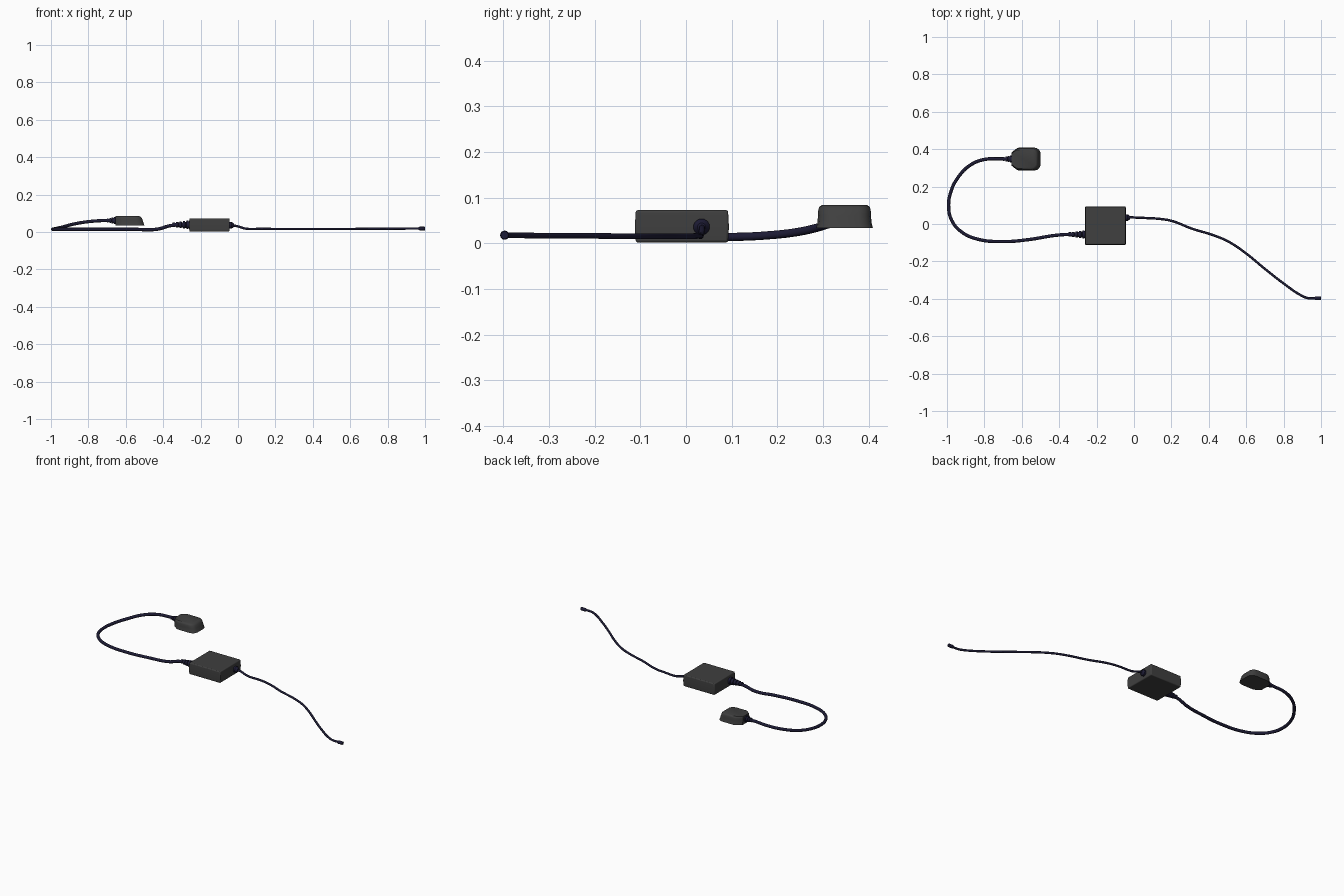
import bpy, bmesh, math

if "Cube" in bpy.data.objects:
    bpy.data.objects.remove(bpy.data.objects["Cube"])


def material(name, rgb):
    m = bpy.data.materials.new(name)
    m.diffuse_color = (*rgb, 1)
    m.use_nodes = True
    m.node_tree.nodes["Principled BSDF"].inputs["Base Color"].default_value = m.diffuse_color
    return m


GREY = material("dark_plastic", (0.05, 0.05, 0.05))
NAVY = material("cable_rubber", (0.012, 0.011, 0.035))


def finish(name, bm, mat, bevel=0, angle=35):
    bmesh.ops.recalc_face_normals(bm, faces=bm.faces)
    me = bpy.data.meshes.new(name)
    bm.to_mesh(me)
    bm.free()
    me.materials.append(mat)
    ob = bpy.data.objects.new(name, me)
    bpy.context.collection.objects.link(ob)
    bpy.ops.object.select_all(action='DESELECT')
    ob.select_set(True)
    bpy.context.view_layer.objects.active = ob
    if bevel:
        mod = ob.modifiers.new("soft_edges", 'BEVEL')
        mod.width, mod.segments, mod.limit_method = bevel, 3, 'ANGLE'
    bpy.ops.object.shade_smooth_by_angle(angle=math.radians(angle))
    return ob


def loft(rings):
    """Skin a list of equal-length point rings and cap both ends."""
    bm = bmesh.new()
    vs = [[bm.verts.new(p) for p in r] for r in rings]
    n = len(vs[0])
    for a, b in zip(vs, vs[1:]):
        for i in range(n):
            j = (i + 1) % n
            bm.faces.new((a[i], a[j], b[j], b[i]))
    bm.faces.new(vs[0])
    bm.faces.new(vs[-1])
    return bm


def turned(name, profile, y, z, sides=20):
    """Round part along x from (x, radius) pairs."""
    rings = [[(x, y + r * math.cos(2 * math.pi * k / sides),
               z + r * math.sin(2 * math.pi * k / sides)) for k in range(sides)]
             for x, r in profile]
    return finish(name, loft(rings), NAVY)


def ribbed(name, x0, x1, r0, r1, ribs, y, z):
    """Tapered strain relief with grooves between the ribs."""
    prof, step = [], (x1 - x0) / ribs
    for i in range(ribs):
        r = r0 + (r1 - r0) * i / max(ribs - 1, 1)
        a = x0 + i * step
        prof += [(a, r), (a + step * 0.65, r), (a + step * 0.7, r * 0.8), (a + step * 0.98, r * 0.8)]
    return turned(name, prof, y, z)


def cable(name, pts, radius):
    cu = bpy.data.curves.new(name, 'CURVE')
    cu.dimensions = '3D'
    cu.bevel_depth, cu.bevel_resolution = radius, 3
    cu.resolution_u, cu.use_fill_caps = 8, True
    sp = cu.splines.new('BEZIER')
    sp.bezier_points.add(len(pts) - 1)
    for bp, p in zip(sp.bezier_points, pts):
        bp.co = p
        bp.handle_left_type = bp.handle_right_type = 'AUTO'
    cu.materials.append(NAVY)
    ob = bpy.data.objects.new(name, cu)
    bpy.context.collection.objects.link(ob)


# Control box with slight draft above and below the parting line
def rect(inset, z):
    x0, x1, y0, y1 = -0.262 + inset, -0.044 - inset, -0.112 + inset, 0.094 - inset
    return [(x0, y0, z), (x1, y0, z), (x1, y1, z), (x0, y1, z)]


finish("control_box", loft([rect(0.002, 0.002), rect(0, 0.036), rect(0.002, 0.073)]), GREY, 0.005)

# Plug: wide flared foot, tapered body, crowned top
HALF = [(0, 0.034), (0.012, 0.044), (0.032, 0.059), (0.045, 0.062),
        (0.120, 0.062), (0.138, 0.058), (0.150, 0.048), (0.156, 0.034)]
OUTLINE = HALF + [(x, -y) for x, y in reversed(HALF)]
LEVELS = [(0.034, 1, 1), (0.044, 0.975, 0.96), (0.06, 0.945, 0.935),
          (0.074, 0.91, 0.925), (0.080, 0.88, 0.89), (0.084, 0.83, 0.80)]
finish("plug_body", loft([[(-0.656 + x * sx, 0.347 + y * sy, z) for x, y in OUTLINE]
                          for z, sx, sy in LEVELS]), GREY)

# Strain reliefs
ribbed("plug_strain_relief", -0.70, -0.65, 0.011, 0.019, 4, 0.347, 0.061)
ribbed("box_strain_relief", -0.35, -0.258, 0.012, 0.022, 5, -0.056, 0.038)
turned("box_outlet_grommet", [(-0.05, 0.018), (-0.034, 0.018), (-0.03, 0.015), (-0.022, 0.009)],
       0.034, 0.036)

# Thick looping cable from plug to box
cable("plug_cable", [(-0.66, 0.347, 0.061), (-0.72, 0.348, 0.061), (-0.80, 0.345, 0.055),
                     (-0.875, 0.315, 0.043), (-0.94, 0.25, 0.026), (-0.98, 0.17, 0.017),
                     (-0.991, 0.09, 0.014), (-0.975, 0.02, 0.014), (-0.925, -0.04, 0.014),
                     (-0.84, -0.08, 0.014), (-0.70, -0.094, 0.014), (-0.56, -0.083, 0.014),
                     (-0.43, -0.062, 0.015), (-0.36, -0.056, 0.034), (-0.26, -0.056, 0.038)], 0.009)

# Thin trailing cable and its end tip
cable("trailing_cable", [(-0.04, 0.035, 0.036), (-0.005, 0.035, 0.031), (0.04, 0.033, 0.018),
                         (0.13, 0.028, 0.017), (0.20, 0.017, 0.016), (0.31, -0.025, 0.016),
                         (0.43, -0.062, 0.016), (0.51, -0.097, 0.016), (0.60, -0.158, 0.016),
                         (0.70, -0.24, 0.017), (0.80, -0.318, 0.017), (0.90, -0.385, 0.018),
                         (0.93, -0.396, 0.018), (0.98, -0.397, 0.018)], 0.0065)
turned("end_tip", [(0.965, 0.007), (0.972, 0.01), (0.997, 0.01), (1.0, 0.008)], -0.397, 0.018)
